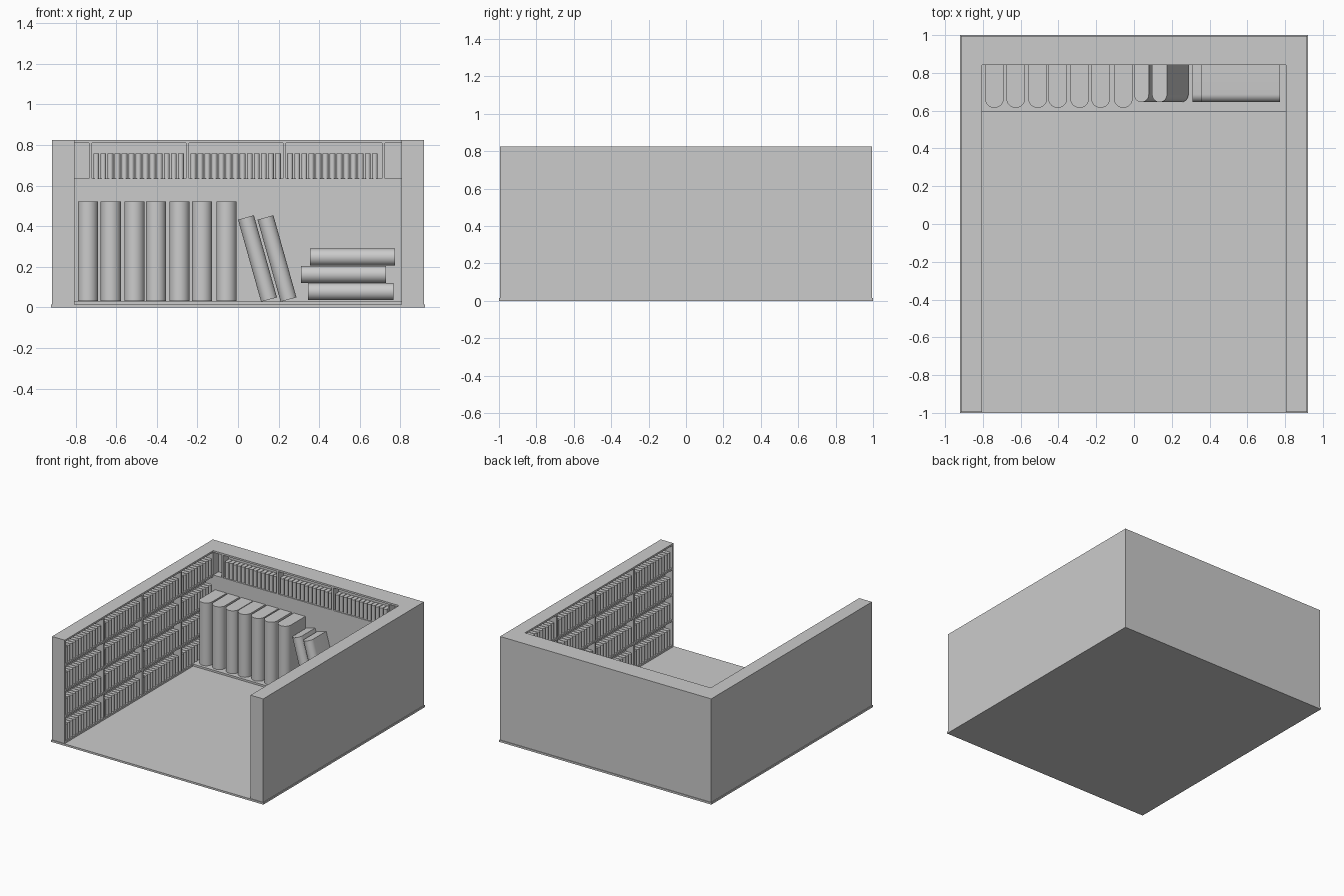
import bpy, bmesh, math
from mathutils import Matrix, Vector

if "Cube" in bpy.data.objects:
    bpy.data.objects.remove(bpy.data.objects["Cube"])


def finish(bm, name, smooth=False):
    bmesh.ops.recalc_face_normals(bm, faces=bm.faces)
    me = bpy.data.meshes.new(name)
    bm.to_mesh(me)
    bm.free()
    ob = bpy.data.objects.new(name, me)
    bpy.context.collection.objects.link(ob)
    if smooth:
        bpy.ops.object.select_all(action='DESELECT')
        ob.select_set(True)
        bpy.context.view_layer.objects.active = ob
        bpy.ops.object.shade_smooth_by_angle(angle=math.radians(35))
    return ob


def add_box(bm, x, y, z):
    lo, hi = Vector((x[0], y[0], z[0])), Vector((x[1], y[1], z[1]))
    m = Matrix.Translation((lo + hi) / 2) @ Matrix.Diagonal((*(hi - lo), 1))
    bmesh.ops.create_cube(bm, size=1, matrix=m)


def box(name, x, y, z):
    bm = bmesh.new()
    add_box(bm, x, y, z)
    return finish(bm, name)


def add_book(bm, m, thick, depth, length, segs=8):
    """Solid book centred on its length, round spine at local y = 0 facing -y."""
    r = thick / 2
    prof = [(-r, depth)]
    for i in range(segs + 1):
        a = math.pi + math.pi * i / segs
        prof.append((r * math.cos(a), r + r * math.sin(a)))
    prof.append((r, depth))
    low = [bm.verts.new(m @ Vector((x, y, -length / 2))) for x, y in prof]
    top = [bm.verts.new(m @ Vector((x, y, length / 2))) for x, y in prof]
    bm.faces.new(low)
    bm.faces.new(top)
    n = len(prof)
    for i in range(n):
        j = (i + 1) % n
        bm.faces.new((low[i], low[j], top[j], top[i]))


def mirror_x(ob, name):
    other = ob.copy()
    other.data = ob.data.copy()
    other.name = name
    other.data.transform(Matrix.Scale(-1, 4, (1, 0, 0)))
    other.data.flip_normals()
    bpy.context.collection.objects.link(other)


IN, OUT, END, BACK = 0.805, 0.915, 0.995, 0.843
TOP, FLOOR, T = 0.825, 0.015, 0.014
SHELVES = [0.015, 0.217, 0.418, 0.62]
PITCH, STEP, BOOK_W, BOOK_H = 0.479, 0.0347, 0.029, 0.125

# floor and the low ledge under the large books
box("floor", (-0.92, 0.92), (-1, 1), (0, FLOOR))
box("ledge", (-IN, IN), (0.595, BACK), (FLOOR, 0.03))

# side wall: outer panel, corner block, shelves and dividers
bm = bmesh.new()
mid = 0.87
add_box(bm, (mid, OUT), (-END, END), (FLOOR, TOP))
add_box(bm, (IN, mid), (BACK, END), (FLOOR, TOP))
for z in SHELVES + [TOP - T]:
    add_box(bm, (IN, mid), (-END, BACK), (z, z + T))
columns = [-END + T / 2 + PITCH * k for k in range(4)]
for y in columns:
    add_box(bm, (IN, mid), (y - T / 2, y + T / 2), (FLOOR + T, TOP - T))
wall = finish(bm, "right_wall")
mirror_x(wall, "left_wall")

# small books in the side wall shelves, spines facing inward
bm = bmesh.new()
for z in SHELVES:
    for y in columns:
        for i in range(13):
            by = y + 0.03 + STEP * i
            if by < BACK - BOOK_W / 2:
                m = (Matrix.Translation((IN + 0.006, by, z + T + BOOK_H / 2))
                     @ Matrix.Rotation(-math.pi / 2, 4, 'Z'))
                add_book(bm, m, BOOK_W, mid - IN - 0.006, BOOK_H, 6)
books = finish(bm, "right_wall_books", True)
mirror_x(books, "left_wall_books")

# back wall: solid below, one open row of compartments on top
bm = bmesh.new()
deep = BACK + 0.065
top_z = SHELVES[-1]
add_box(bm, (-IN, IN), (BACK, END), (FLOOR, top_z))
add_box(bm, (-IN, IN), (deep, END), (top_z, TOP))
add_box(bm, (-IN, IN), (BACK, deep), (top_z, top_z + T))
add_box(bm, (-IN, IN), (BACK, deep), (TOP - T, TOP))
dividers = [-0.726, -0.248, 0.229, 0.717]
for x in dividers:
    add_box(bm, (x - T / 2, x + T / 2), (BACK, deep), (top_z + T, TOP - T))
finish(bm, "back_wall")

# small books in the back wall
bm = bmesh.new()
for x in dividers[:3]:
    for i in range(13):
        m = Matrix.Translation((x + 0.028 + STEP * i, BACK + 0.006,
                                top_z + T + BOOK_H / 2))
        add_book(bm, m, BOOK_W, deep - BACK - 0.006, BOOK_H, 6)
finish(bm, "back_wall_books", True)


def large_book(name, x, z, thick, length, y, tilt=0):
    bm = bmesh.new()
    m = Matrix.Translation((x, y, z)) @ Matrix.Rotation(math.radians(tilt), 4, 'Y')
    add_book(bm, m, thick, BACK - y, length, 16)
    finish(bm, name, True)


# large upright, leaning and stacked books
for x in (-0.739, -0.626, -0.51, -0.404, -0.288, -0.177, -0.057):
    large_book("upright_book", x, 0.277, 0.1, 0.492, 0.615)
for x in (0.096, 0.192):
    large_book("leaning_book", x, 0.241, 0.081, 0.42, 0.645, -15.7)
for x, z in ((0.555, 0.078), (0.52, 0.163), (0.564, 0.248)):
    large_book("stacked_book", x, z, 0.084, 0.42, 0.645, 90)
